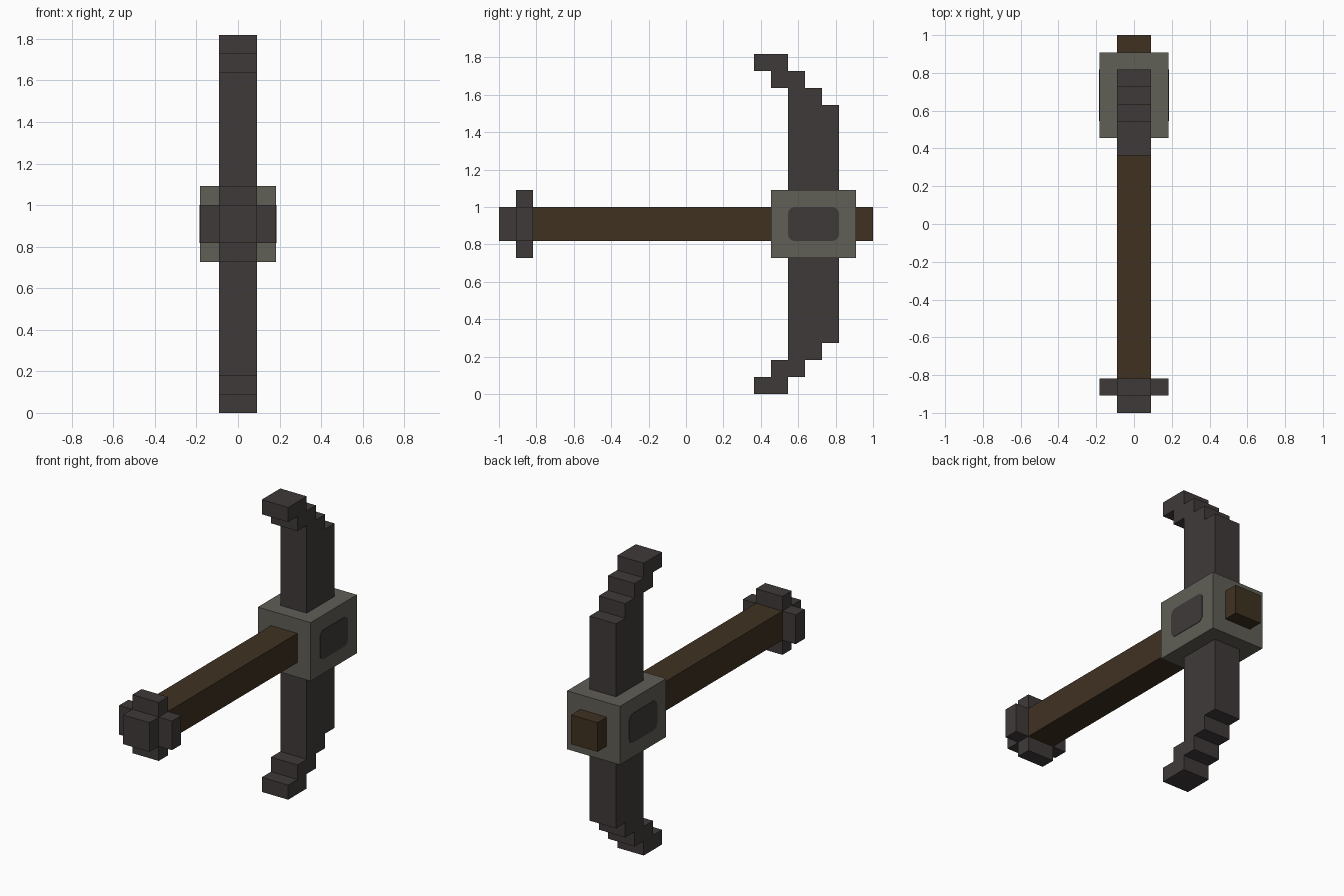
import bpy, bmesh, math

if "Cube" in bpy.data.objects:
    bpy.data.objects.remove(bpy.data.objects["Cube"])

U = 1 / 11  # grid unit
MID = 10    # height of the handle axis, in units


def material(name, rgb):
    m = bpy.data.materials.new(name)
    m.diffuse_color = (*rgb, 1)
    m.use_nodes = True
    m.node_tree.nodes["Principled BSDF"].inputs["Base Color"].default_value = m.diffuse_color
    return m


dark = material("dark_iron", (0.051, 0.042, 0.042))
grey = material("grey_stone", (0.117, 0.112, 0.093))
brown = material("brown_wood", (0.050, 0.031, 0.0152))


def prism(name, profile, axis, lo, hi, mat):
    """Extrude a 2D profile in grid units along x (profile y,z) or y (profile x,z)."""
    def place(a, b, c):
        return (c * U, a * U, b * U) if axis == "x" else (a * U, c * U, b * U)
    bm = bmesh.new()
    face = bm.faces.new([bm.verts.new(place(a, b, lo)) for a, b in profile])
    moved = bmesh.ops.extrude_face_region(bm, geom=[face])["geom"]
    shift = (U * (hi - lo), 0, 0) if axis == "x" else (0, U * (hi - lo), 0)
    bmesh.ops.translate(bm, vec=shift,
                        verts=[g for g in moved if isinstance(g, bmesh.types.BMVert)])
    bmesh.ops.recalc_face_normals(bm, faces=bm.faces)
    mesh = bpy.data.meshes.new(name)
    bm.to_mesh(mesh)
    bm.free()
    mesh.materials.append(mat)
    ob = bpy.data.objects.new(name, mesh)
    bpy.context.collection.objects.link(ob)
    return ob


def rect(a0, a1, b0, b1):
    return [(a0, b0), (a1, b0), (a1, b1), (a0, b1)]


def rounded(a0, a1, b0, b1, r, steps=4):
    pts = []
    for i, (a, b) in enumerate(rect(a0 + r, a1 - r, b0 + r, b1 - r)):
        for s in range(steps + 1):
            t = math.pi * (1 + i / 2 + s / steps / 2)
            pts.append((a + r * math.cos(t), b + r * math.sin(t)))
    return pts


# Wooden handle, running through the head
prism("handle", rect(-1, 1, 9, 11), "y", -9, 11, brown)

# Pommel: square end cap and plus-shaped collar
prism("pommel_cap", rect(-1, 1, 9, 11), "y", -11, -10, dark)
plus = [(-1, 8), (1, 8), (1, 9), (2, 9), (2, 11), (1, 11),
        (1, 12), (-1, 12), (-1, 11), (-2, 11), (-2, 9), (-1, 9)]
prism("pommel_collar", plus, "y", -10, -9, dark)

# Stepped double pick blade, upper half mirrored about the handle axis
back = [(9, 17), (8, 17), (8, 18), (7, 18), (7, 19), (6, 19), (6, 20)]
front = [(4, 20), (4, 19), (5, 19), (5, 18), (6, 18)]
upper = back + front
lower = [(y, 2 * MID - z) for y, z in reversed(upper)]
prism("pick_blade", upper + lower, "x", -1, 1, dark)

# Head block around the blade
prism("head_block", rect(5, 10, 8, 12), "x", -2, 2, grey)

# Rounded dark inlay on each side of the head block
inlay = rounded(6, 9, 9, 11, 0.4)
prism("right_inlay", inlay, "x", 2, 2.03, dark)
prism("left_inlay", inlay, "x", -2.03, -2, dark)
